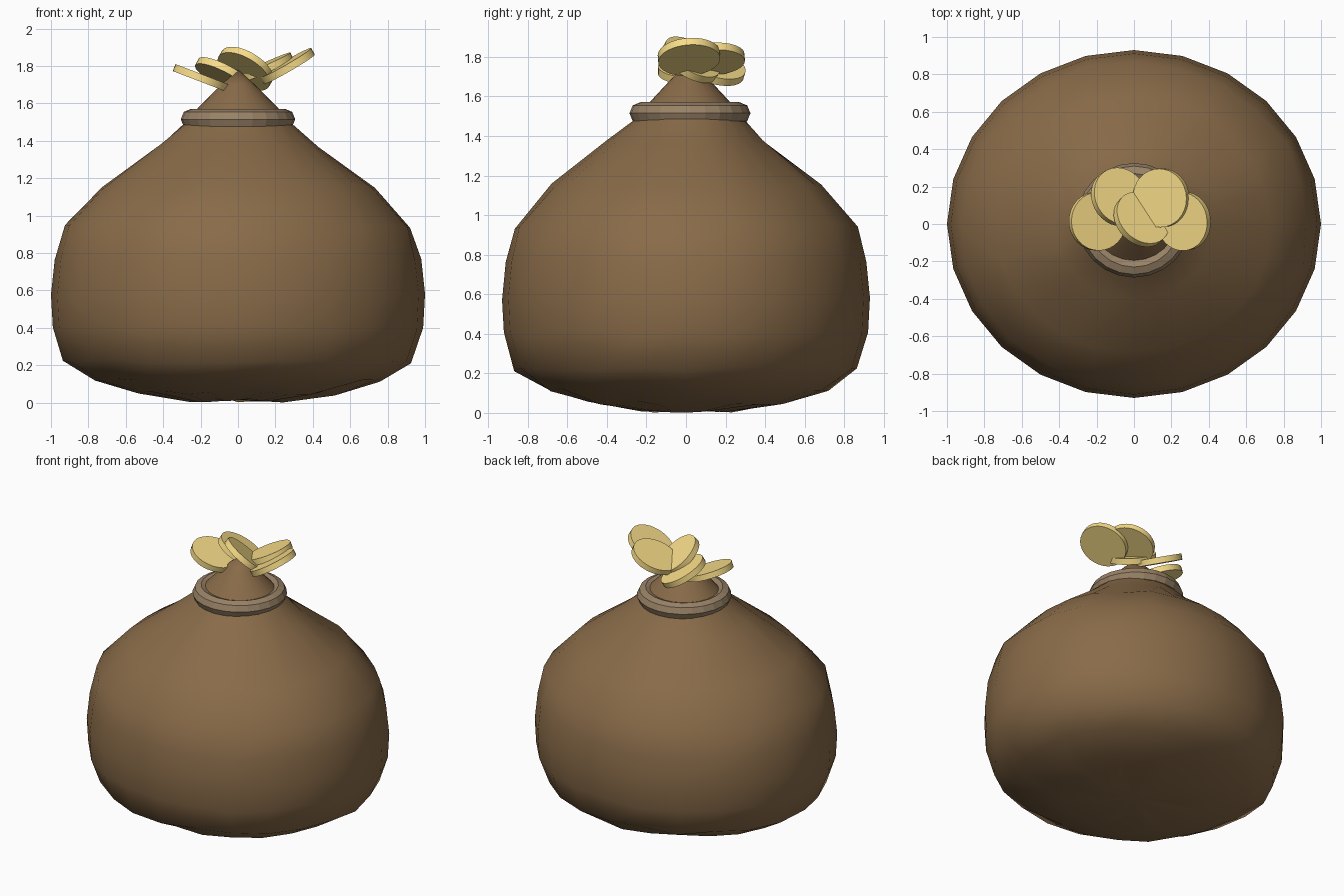
import bpy, bmesh, random
from math import cos, sin, pi, radians

if "Cube" in bpy.data.objects:
    bpy.data.objects.remove(bpy.data.objects["Cube"])

random.seed(4)


def paint(obj, name, rgb):
    mat = bpy.data.materials.get(name) or bpy.data.materials.new(name)
    mat.diffuse_color = (*rgb, 1)
    mat.use_nodes = True
    mat.node_tree.nodes["Principled BSDF"].inputs["Base Color"].default_value = mat.diffuse_color
    obj.data.materials.append(mat)


def smooth(obj, angle):
    bpy.ops.object.select_all(action='DESELECT')
    obj.select_set(True)
    bpy.context.view_layer.objects.active = obj
    bpy.ops.object.shade_smooth_by_angle(angle=radians(angle))


# Sack: lathed profile (radius, height) with slight lumps
SEGS = 24
profile = [(0.25, 0.012), (0.54, 0.05), (0.77, 0.12), (0.925, 0.22),
           (0.99, 0.40), (1.0, 0.58), (0.98, 0.76), (0.93, 0.94),
           (0.735, 1.15), (0.43, 1.37), (0.29, 1.49), (0.21, 1.58), (0.09, 1.70)]
bm = bmesh.new()
rings = []
for r, z in profile:
    ring = []
    for i in range(SEGS):
        a = 2 * pi * i / SEGS
        k = r + random.uniform(-0.012, 0.012) * (0.5 < r < 0.98)
        dz = random.uniform(-0.012, 0.012) * (r > 0.3 or z < 0.1)
        ring.append(bm.verts.new((k * cos(a), 0.93 * k * sin(a) + 0.02 * (z > 1.4),
                                  max(0.0, z + dz))))
    rings.append(ring)
for lo, hi in zip(rings, rings[1:]):
    for i in range(SEGS):
        j = (i + 1) % SEGS
        bm.faces.new((lo[i], lo[j], hi[j], hi[i]))
base = bm.verts.new((0, 0, 0.015))
tip = bm.verts.new((0, 0.02, 1.78))
for i in range(SEGS):
    j = (i + 1) % SEGS
    bm.faces.new((rings[0][j], rings[0][i], base))
    bm.faces.new((rings[-1][i], rings[-1][j], tip))
mesh = bpy.data.meshes.new("sack")
bm.to_mesh(mesh)
bm.free()
sack = bpy.data.objects.new("sack", mesh)
bpy.context.collection.objects.link(sack)
paint(sack, "sack_cloth", (0.25, 0.147, 0.066))
smooth(sack, 60)

# Tie around the neck, flat faceted
bpy.ops.mesh.primitive_torus_add(major_radius=0.25, minor_radius=0.056,
                                 major_segments=24, minor_segments=8,
                                 location=(0, 0.02, 1.515))
tie = bpy.context.object
tie.name = "neck_tie"
paint(tie, "tie_cord", (0.32, 0.225, 0.135))

# Coins: centre, tilt about x, tilt about y
coins = [((-0.195, 0.015, 1.735), 0, 21),
         ((-0.08, 0.145, 1.75), -15, 27),
         ((0.04, 0.025, 1.785), -28, 31),
         ((0.145, 0.14, 1.79), 3, -24),
         ((0.265, 0.015, 1.80), 4, -30)]
for n, (loc, tx, ty) in enumerate(coins, 1):
    bpy.ops.mesh.primitive_cylinder_add(vertices=32, radius=0.157, depth=0.04, location=loc,
                                        rotation=(radians(tx), radians(ty), 0))
    coin = bpy.context.object
    coin.name = f"coin_{n}"
    paint(coin, "coin_gold", (0.94, 0.72, 0.25))
    smooth(coin, 30)
